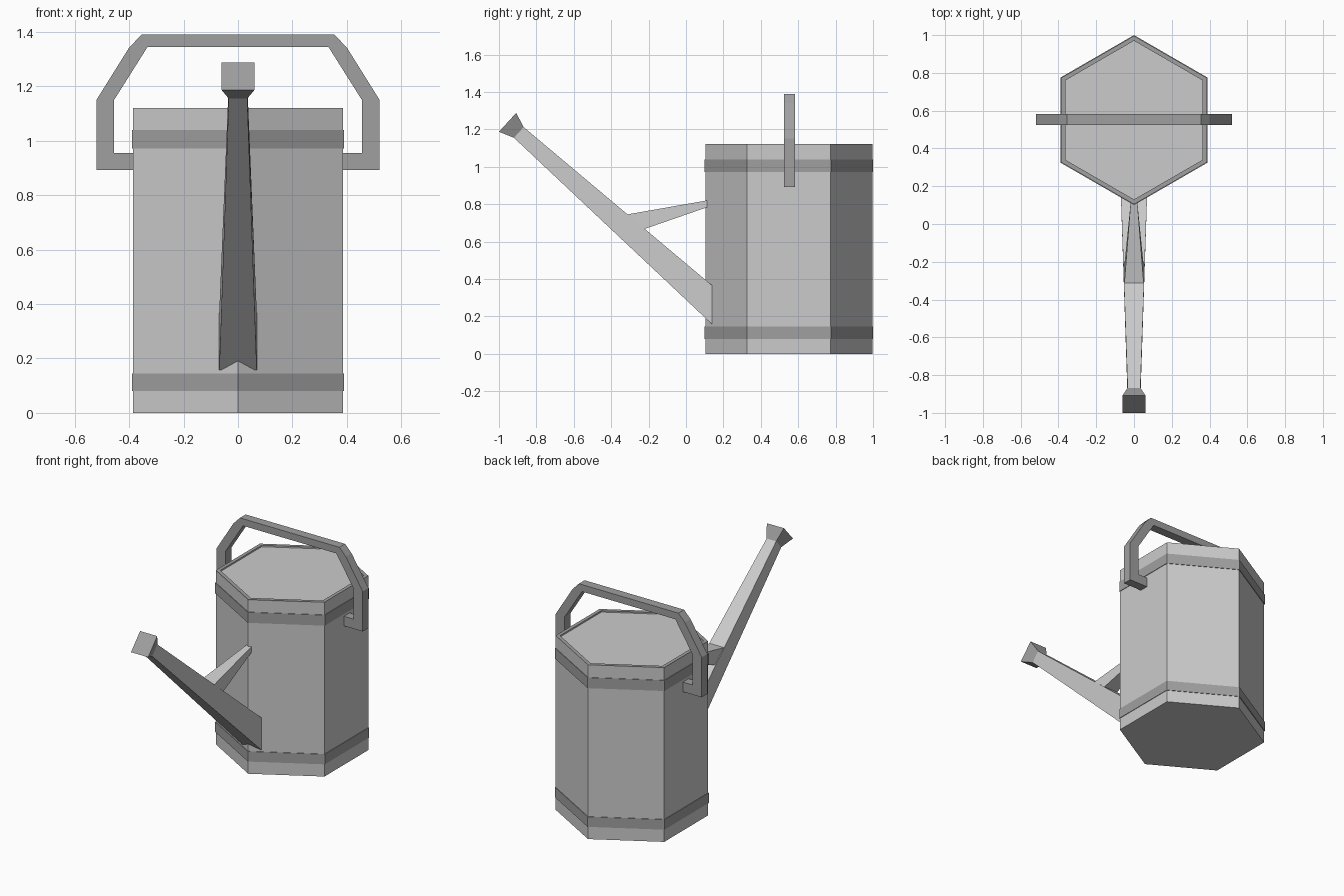
import bpy, bmesh, math

if "Cube" in bpy.data.objects:
    bpy.data.objects.remove(bpy.data.objects["Cube"])

CY = 0.55  # centre of the can body along y

dark = bpy.data.materials.new("dark_grey")
dark.diffuse_color = (0.35, 0.35, 0.35, 1)
dark.use_nodes = True
dark.node_tree.nodes["Principled BSDF"].inputs["Base Color"].default_value = dark.diffuse_color


def finish(name, bm, mat=None):
    bmesh.ops.recalc_face_normals(bm, faces=bm.faces)
    me = bpy.data.meshes.new(name)
    bm.to_mesh(me)
    bm.free()
    ob = bpy.data.objects.new(name, me)
    bpy.context.collection.objects.link(ob)
    if mat:
        me.materials.append(mat)
    return ob


def loft(name, rings, mat=None, closed=False):
    """Skin rings of points; cap the ends, or join last to first if closed."""
    bm = bmesh.new()
    vs = [[bm.verts.new(p) for p in ring] for ring in rings]
    pairs = list(zip(vs, vs[1:])) + ([(vs[-1], vs[0])] if closed else [])
    for a, b in pairs:
        for i in range(len(a)):
            j = (i + 1) % len(a)
            bm.faces.new((a[i], a[j], b[j], b[i]))
    if not closed:
        bm.faces.new(vs[0])
        bm.faces.new(vs[-1])
    return finish(name, bm, mat)


def hexagon(r, z):
    return [(r * math.sin(i * math.pi / 3), CY + r * math.cos(i * math.pi / 3), z)
            for i in range(6)]


def section(top, bottom, w):
    """Rectangular section from top and bottom (y, z) points and half width."""
    return [(-w, *top), (w, *top), (w, *bottom), (-w, *bottom)]


# Hexagonal body with a lid set just inside the rim
R = 0.446
loft("body", [hexagon(R, 0), hexagon(R, 1.12), hexagon(R - 0.026, 1.12),
              hexagon(R - 0.026, 1.112)])
loft("rim", [hexagon(R, 1.115), hexagon(R, 1.121),
             hexagon(R - 0.026, 1.121), hexagon(R - 0.026, 1.115)], dark, closed=True)

# Two bands around the body
for name, z0, z1 in (("lower_band", 0.08, 0.145), ("upper_band", 0.972, 1.04)):
    loft(name, [hexagon(0.45, z0), hexagon(0.45, z1),
                hexagon(0.44, z1), hexagon(0.44, z0)], dark, closed=True)

# Carrying handle: mirrored profile extruded in depth
half = [(0.38, 0.893), (0.52, 0.893), (0.52, 1.15), (0.4, 1.342), (0.354, 1.39)]
inner = [(0.332, 1.345), (0.455, 1.15), (0.455, 0.955), (0.38, 0.955)]
flip = lambda pts: [(-x, z) for x, z in reversed(pts)]
outline = half + flip(half) + flip(inner) + inner
loft("handle", [[(x, y, z) for x, z in outline] for y in (0.525, 0.583)], dark)

# Tapered spout, its flared head and the brace to the body
neck = ((-0.868, 1.212), (-0.92, 1.155))
loft("spout", [section((0.14, 0.365), (0.14, 0.157), 0.069), section(*neck, 0.034)])
loft("spout_head", [section(*neck, 0.034),
                    section((-0.908, 1.288), (-1.0, 1.187), 0.061)], dark)
loft("spout_brace", [section((0.112, 0.82), (0.112, 0.783), 0.018),
                     section((-0.315, 0.745), (-0.22, 0.668), 0.051)])
